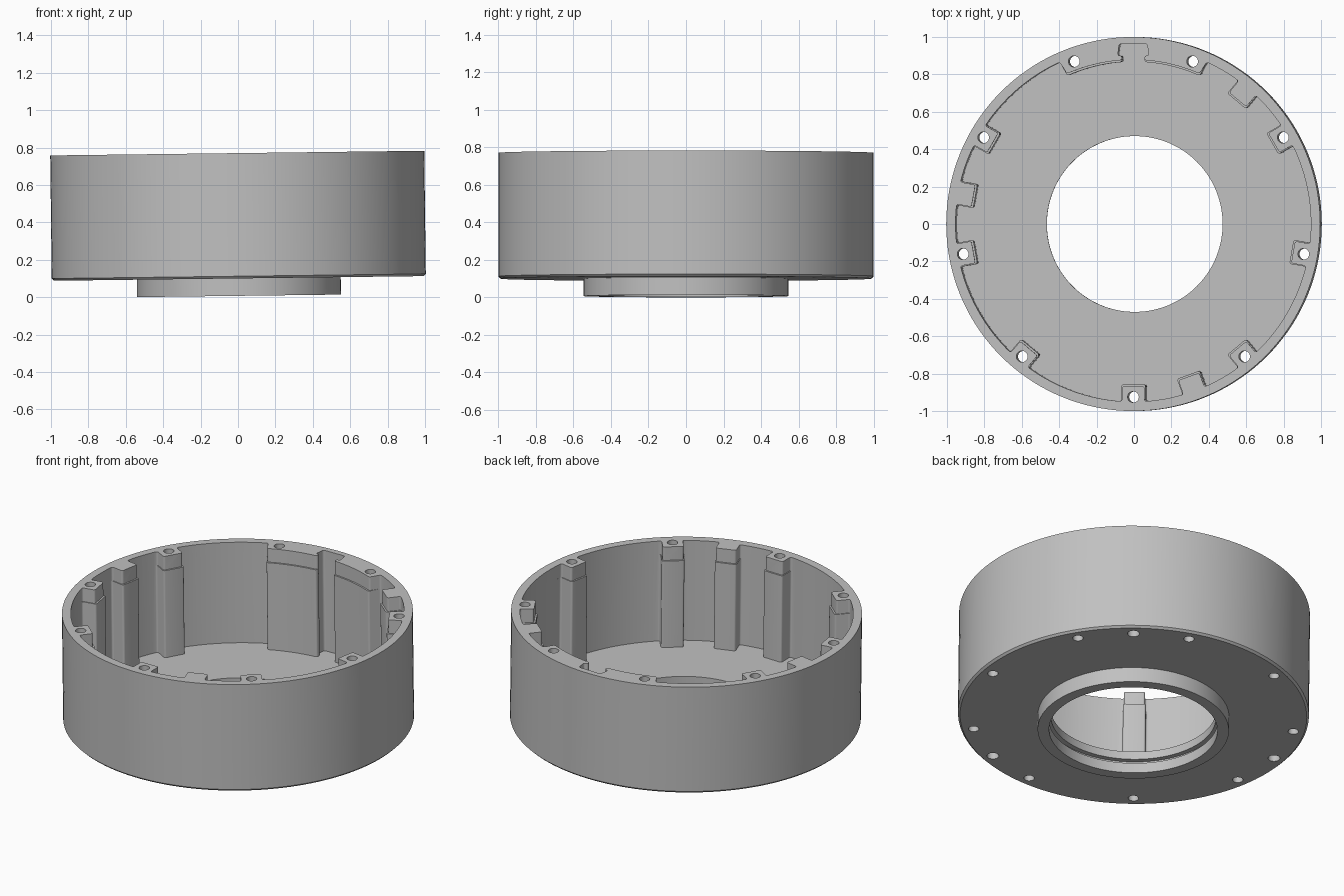
import bpy, bmesh, math
from math import cos, sin, radians, degrees, sqrt, atan2
from mathutils import Vector

if "Cube" in bpy.data.objects:
    bpy.data.objects.remove(bpy.data.objects["Cube"])

WALL = 0.95       # inner radius of the rim
FLOOR = 0.14
TOP = 0.77
STEP = 0.685      # ribs get slightly slimmer above this height
TILT = -0.0125
HOLES = [30 + 40 * k for k in range(9)]
BLIND = [50, 170, 290]

grey = bpy.data.materials.new("machined_grey")
grey.use_nodes = True
colour = (0.53, 0.53, 0.53, 1)
grey.diffuse_color = colour
grey.node_tree.nodes["Principled BSDF"].inputs["Base Color"].default_value = colour


def make_object(name, bm):
    bmesh.ops.recalc_face_normals(bm, faces=bm.faces)
    mesh = bpy.data.meshes.new(name)
    bm.to_mesh(mesh)
    bm.free()
    mesh.materials.append(grey)
    obj = bpy.data.objects.new(name, mesh)
    bpy.context.collection.objects.link(obj)
    return obj


def polar(r, deg):
    return Vector((r * cos(radians(deg)), r * sin(radians(deg)), 0))


def local(angle, r, t):
    """Point at distance r along a direction, shifted t sideways."""
    return polar(r, angle) + polar(t, angle + 90)


def arc(r, a, b):
    n = max(2, round((b - a) / 2))
    return [polar(r, a + (b - a) * i / n) for i in range(n + 1)]


def cavity_outline(grow):
    """Inside outline; ribs and pads stand out further by grow."""
    r, w = 0.868 - grow, 0.06 + grow / 2
    side = degrees(math.asin(w / WALL))
    pad = 0.878 - grow
    slot = degrees(math.asin(0.06 / pad))
    # thick pads either side of the keyed slot at the back
    pts = arc(pad, 66.2 - grow * 30, 90 - slot)
    pts += [local(90, d, t) for d, t in
            ((0.9, -0.06), (0.9, -0.083), (0.963, -0.075),
             (0.963, 0.075), (0.9, 0.083), (0.9, 0.06))]
    pts += arc(pad, 90 + slot, 113.8 + grow * 30)
    # plain wall broken by ribs, going round to the pads again
    start = 114.4
    ribs = sorted((a if a > 120 else a + 360)
                  for a in HOLES + BLIND if a not in (70, 110))
    for a in ribs:
        pts += arc(WALL, start, a - side)
        pts += [local(a, r, -w), local(a, r, w)]
        start = a + side
    return pts + arc(WALL, start, 425.6)


def cavity_cutter(name, grow, z0, z1):
    bm = bmesh.new()
    base = bm.faces.new([bm.verts.new((p.x, p.y, z0)) for p in cavity_outline(grow)])
    ext = bmesh.ops.extrude_face_region(bm, geom=[base])
    top = [v for v in ext["geom"] if isinstance(v, bmesh.types.BMVert)]
    bmesh.ops.translate(bm, verts=top, vec=(0, 0, z1 - z0))
    bmesh.ops.recalc_face_normals(bm, faces=bm.faces)
    corners = [e for e in bm.edges
               if abs(e.verts[0].co.z - e.verts[1].co.z) > 0.01
               and e.calc_face_angle(0) > radians(35)]
    bmesh.ops.bevel(bm, geom=corners, offset=0.018, segments=4, profile=0.5,
                    affect='EDGES', clamp_overlap=True)
    return make_object(name, bm)


def hole_cutter(name, angles, radius, z0, z1):
    bm = bmesh.new()
    for a in angles:
        ret = bmesh.ops.create_cone(bm, cap_ends=True, segments=24, radius1=radius,
                                    radius2=radius, depth=z1 - z0)
        shift = polar(0.925, a) + Vector((0, 0, (z0 + z1) / 2))
        bmesh.ops.translate(bm, verts=ret["verts"], vec=shift)
    return make_object(name, bm)


# turned blank: cup wall, floor and stepped collar
profile = [(0.47, TOP), (0.47, 0.09), (0.5, 0.09), (0.5, 0.07), (0.48, 0.07),
           (0.48, 0.007), (0.545, 0.007), (0.545, 0.1), (0.988, 0.1),
           (1, 0.112), (1, TOP)]
bm = bmesh.new()
SEG = 144
rings = [[bm.verts.new(polar(r, 360 * i / SEG) + Vector((0, 0, z))) for r, z in profile]
         for i in range(SEG)]
for i in range(SEG):
    a, b = rings[i], rings[(i + 1) % SEG]
    for j in range(len(profile)):
        k = (j + 1) % len(profile)
        bm.faces.new((a[j], b[j], b[k], a[k]))
housing = make_object("round_housing", bm)

# cavity, through holes and blind holes
cutters = [cavity_cutter("cavity_cutter", 0.01, FLOOR, 1),
           cavity_cutter("upper_cavity_cutter", 0, STEP, 1.1),
           hole_cutter("through_hole_cutter", HOLES, 0.03, -0.1, 1),
           hole_cutter("blind_hole_cutter", BLIND, 0.034, -0.1, 0.25)]
for c in cutters:
    mod = housing.modifiers.new(c.name, 'BOOLEAN')
    mod.operation = 'DIFFERENCE'
    mod.solver = 'EXACT'
    mod.object = c

# bake the cuts, then remove the cutters
bpy.context.view_layer.update()
evaluated = housing.evaluated_get(bpy.context.evaluated_depsgraph_get())
mesh = bpy.data.meshes.new_from_object(evaluated)
housing.modifiers.clear()
housing.data = mesh
mesh.materials.clear()
mesh.materials.append(grey)
for c in cutters:
    bpy.data.objects.remove(c)

# the part stands with a very slight lean
housing.rotation_euler.y = TILT
housing.location.x = 0.0055
bpy.context.view_layer.objects.active = housing
housing.select_set(True)
bpy.ops.object.shade_smooth_by_angle(angle=radians(30))
